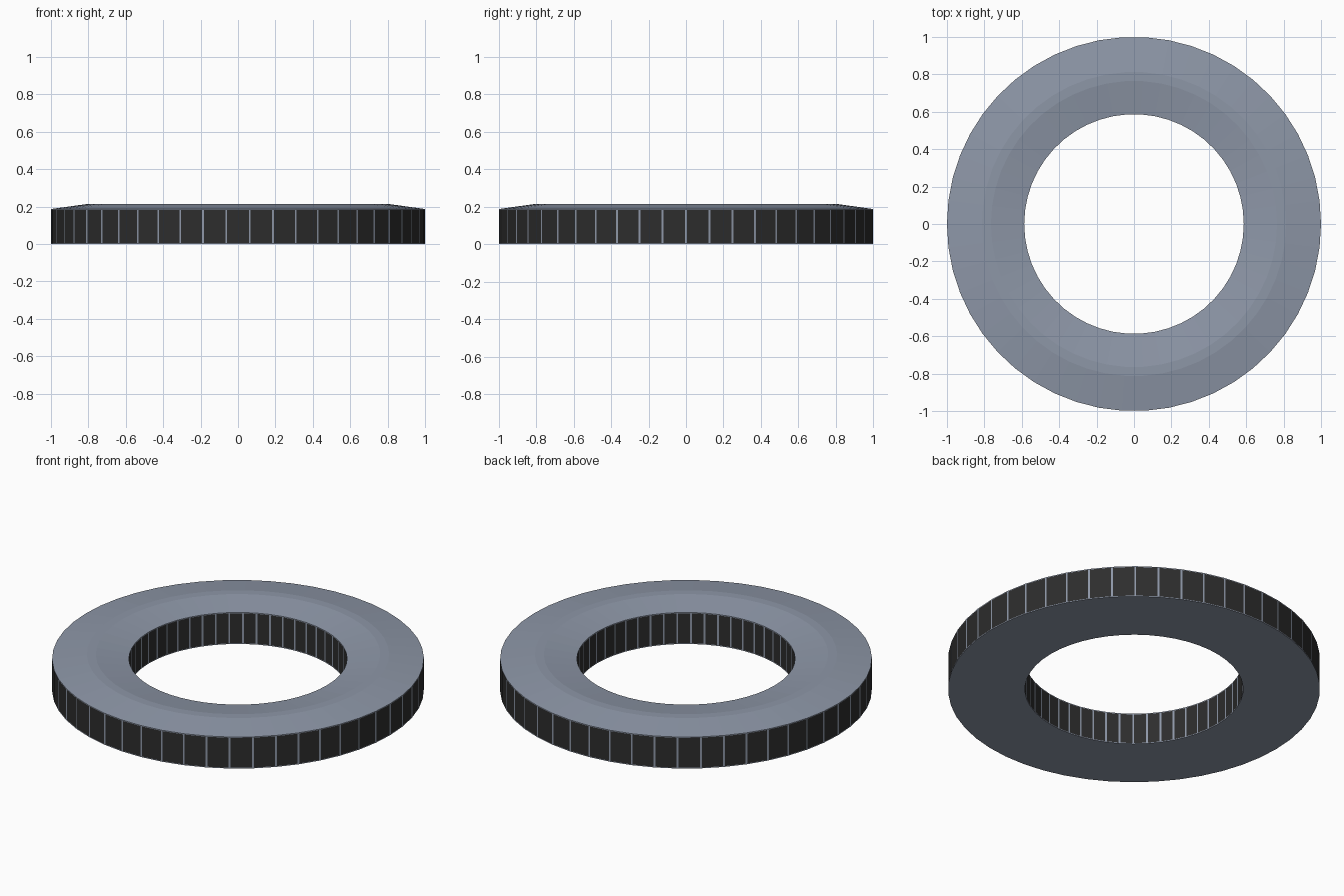
import bpy, bmesh, math

if "Cube" in bpy.data.objects:
    bpy.data.objects.remove(bpy.data.objects["Cube"])

N = 50                      # number of flat sides
R_OUT, R_IN = 1.0, 0.587    # outer and inner radius
RIM_Z, TOP_Z = 0.187, 0.213  # rim height and crest height


def material(name, rgb):
    m = bpy.data.materials.new(name)
    m.diffuse_color = (*rgb, 1)
    m.use_nodes = True
    m.node_tree.nodes["Principled BSDF"].inputs["Base Color"].default_value = m.diffuse_color
    return m


grey = material("blue grey metal", (0.27, 0.31, 0.39))
dark = material("charcoal panel", (0.026, 0.026, 0.026))

# Ring cross-section: outer wall, slope, flat crest, slope, inner wall
profile = [(R_OUT, 0), (R_OUT, RIM_Z), (0.813, TOP_Z), (0.765, TOP_Z),
           (R_IN, RIM_Z), (R_IN, 0)]

bm = bmesh.new()
rings = []
for i in range(N):
    a = 2 * math.pi * i / N
    rings.append([bm.verts.new((r * math.cos(a), r * math.sin(a), z)) for r, z in profile])
for i in range(N):
    p, q = rings[i], rings[(i + 1) % N]
    for j in range(len(profile)):
        k = (j + 1) % len(profile)
        bm.faces.new((p[j], q[j], q[k], p[k]))
bmesh.ops.recalc_face_normals(bm, faces=bm.faces)

# Dark panels inset into every wall face, leaving thin grey ribs
walls = [f for f in bm.faces if abs(f.normal.z) < 0.05]
bmesh.ops.inset_individual(bm, faces=walls, thickness=0.007, depth=0)
for f in walls:
    f.material_index = 1

mesh = bpy.data.meshes.new("ring_body")
bm.to_mesh(mesh)
bm.free()
mesh.materials.append(grey)
mesh.materials.append(dark)
ring = bpy.data.objects.new("ring_body", mesh)
bpy.context.collection.objects.link(ring)
